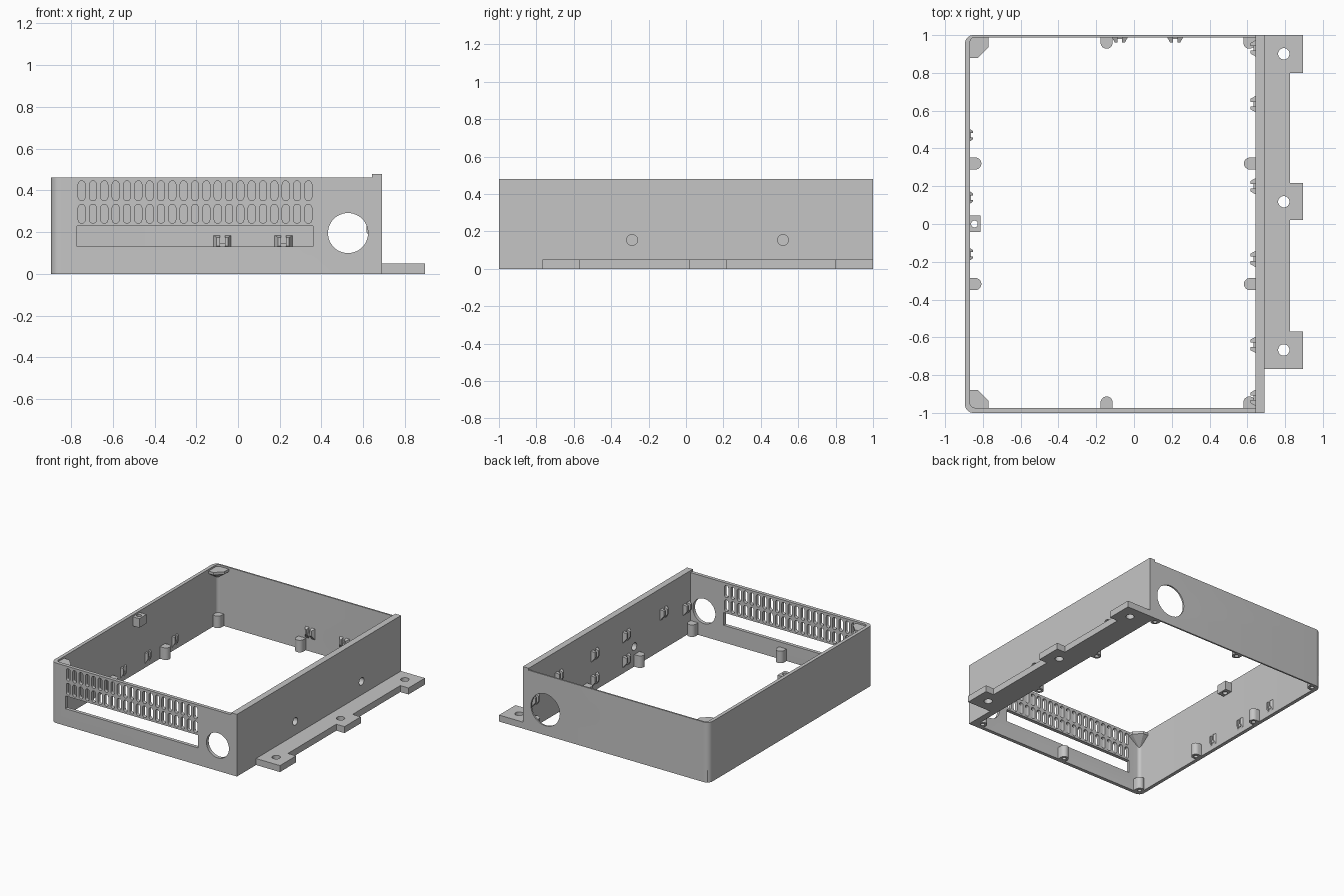
import bpy, bmesh
from math import sin, cos, pi

old = bpy.data.objects.get("Cube")
if old:
    bpy.data.objects.remove(old, do_unlink=True)

grey = bpy.data.materials.new("light_grey_plastic")
grey.use_nodes = True
COLOUR = (0.56, 0.56, 0.56, 1)
grey.diffuse_color = COLOUR
grey.node_tree.nodes["Principled BSDF"].inputs["Base Color"].default_value = COLOUR

AXES = {"x": lambda u, v, w: (w, u, v),
        "y": lambda u, v, w: (u, w, v),
        "z": lambda u, v, w: (u, v, w)}


def add_prism(bm, outline, lo, hi, axis="z"):
    """Extrude a flat outline from lo to hi along an axis."""
    place = AXES[axis]
    rings = [[bm.verts.new(place(u, v, w)) for u, v in outline] for w in (lo, hi)]
    faces = [bm.faces.new(r) for r in rings]
    n = len(outline)
    for i in range(n):
        j = (i + 1) % n
        faces.append(bm.faces.new((rings[0][i], rings[0][j], rings[1][j], rings[1][i])))
    bmesh.ops.recalc_face_normals(bm, faces=faces)


def add_hull(bm, points):
    """Wrap a convex solid around a few points."""
    bmesh.ops.convex_hull(bm, input=[bm.verts.new(p) for p in points])
    bmesh.ops.recalc_face_normals(bm, faces=bm.faces[:])


def make(name, bm):
    mesh = bpy.data.meshes.new(name)
    bm.to_mesh(mesh)
    bm.free()
    mesh.materials.append(grey)
    obj = bpy.data.objects.new(name, mesh)
    bpy.context.collection.objects.link(obj)
    return obj


def select(obj):
    bpy.ops.object.select_all(action="DESELECT")
    obj.select_set(True)
    bpy.context.view_layer.objects.active = obj


def cut(obj, bm):
    """Cut a set of separate prisms out of an object, then smooth its curves."""
    cutter = make(obj.name + "_cutter", bm)
    cutter.hide_render = True
    mod = obj.modifiers.new("cut", "BOOLEAN")
    mod.operation, mod.solver, mod.object = "DIFFERENCE", "EXACT", cutter
    select(obj)
    bpy.ops.object.modifier_apply(modifier=mod.name)
    bpy.data.objects.remove(cutter, do_unlink=True)
    select(obj)
    bpy.ops.object.shade_smooth_by_angle()


def arc(cx, cy, r, start, end, n):
    return [(cx + r * cos(start + (end - start) * i / n),
             cy + r * sin(start + (end - start) * i / n)) for i in range(n + 1)]


def circle(cx, cy, r, n=32):
    return arc(cx, cy, r, 0, 2 * pi, n)[:-1]


def rect(x0, x1, y0, y1):
    return [(x0, y0), (x1, y0), (x1, y1), (x0, y1)]


def slot(cx, z0, z1, r):
    return arc(cx, z1 - r, r, 0, pi, 8) + arc(cx, z0 + r, r, pi, 2 * pi, 8)


LEFT, SEAM, RIGHT = -0.895, 0.642, 0.691
IN_LEFT, IN_FRONT, IN_BACK = -0.868, -0.973, 0.988

# Front, end and back walls as one bent strip with rounded corners
R = 0.045
outer = ([(SEAM, 1)] + arc(LEFT + R, 1 - R, R, pi / 2, pi, 8)
         + arc(LEFT + R, -1 + R, R, pi, 1.5 * pi, 8) + [(SEAM, -1)])
r = 0.025
inner = ([(SEAM, IN_FRONT)] + arc(IN_LEFT + r, IN_FRONT + r, r, 1.5 * pi, pi, 8)
         + arc(IN_LEFT + r, IN_BACK - r, r, pi, pi / 2, 8) + [(SEAM, IN_BACK)])
bm = bmesh.new()
add_prism(bm, outer + inner, 0, 0.463)
walls = make("outer_walls", bm)

# Vent slots, long window and a round opening at each end, the back one larger
bm = bmesh.new()
for i in range(21):
    for z0, z1 in ((0.243, 0.334), (0.351, 0.446)):
        add_prism(bm, slot(-0.749 + i * 0.0543, z0, z1, 0.0165), -1.1, -0.9, "y")
add_prism(bm, rect(-0.772, 0.36, 0.132, 0.23), -1.1, -0.9, "y")
add_prism(bm, circle(0.527, 0.196, 0.096, 48), -1.1, -0.9, "y")
add_prism(bm, circle(0.5, 0.196, 0.123, 48), 0.9, 1.1, "y")
cut(walls, bm)

# Thick mounting wall with two small holes
bm = bmesh.new()
add_prism(bm, rect(SEAM, RIGHT, -1, 1), 0, 0.479)
mount_wall = make("mounting_wall", bm)
bm = bmesh.new()
for y in (-0.288, 0.519):
    add_prism(bm, circle(y, 0.154, 0.029), 0.5, 0.8, "x")
cut(mount_wall, bm)

# Base flange with three drilled tabs
TABS = ((0.8, 1, 0.901), (0.02, 0.218, 0.118), (-0.767, -0.57, -0.667))
edge = [(RIGHT, 1)]
for y0, y1, _ in TABS:
    edge += [(0.825, y1), (0.895, y1), (0.895, y0), (0.825, y0)]
edge = [edge[0]] + edge[2:-1] + [(RIGHT, -0.767)]
bm = bmesh.new()
add_prism(bm, edge, 0, 0.05)
flange = make("mounting_flange", bm)
bm = bmesh.new()
for _, _, y in TABS:
    add_prism(bm, circle(0.793, y, 0.03), -0.1, 0.2)
cut(flange, bm)


def turned(points, x, y, angle):
    """Place (along, outward) points on a wall whose inward direction is angle."""
    c, s = cos(angle), sin(angle)
    return [(x + o * c - a * s, y + o * s + a * c) for a, o in points]


# Screw bosses standing along the lower edge
bosses = [(IN_LEFT, 0.32, 0), (IN_LEFT, -0.318, 0),
          (SEAM, 0.32, pi), (SEAM, -0.318, pi)]
for x in (-0.845, -0.145, 0.611):
    bosses += [(x, IN_BACK, -pi / 2), (x, IN_FRONT, pi / 2)]
bm, holes = bmesh.new(), bmesh.new()
for x, y, a in bosses:
    depth = 0.028
    shape = [(0.032, -0.005)] + arc(0, depth, 0.032, 0, pi, 12) + [(-0.032, -0.005)]
    add_prism(bm, turned(shape, x, y, a), 0, 0.093)
    (hx, hy), = turned([(0, depth)], x, y, a)
    add_prism(holes, circle(hx, hy, 0.015, 16), -0.05, 0.07)
boss = make("screw_bosses", bm)
cut(boss, holes)

# Snap clips: pairs of wedge prongs joined by a thin web
# (wall x, y, inward angle, bottom height, depth, half width)
clips = [(IN_LEFT, y, 0, 0.03, 0.016, 0.032) for y in (0.47, 0.14, -0.16)]
clips += [(x, IN_BACK, -pi / 2, 0.1, 0.026, 0.042) for x in (-0.075, 0.218)]
clips += [(SEAM, y, pi, 0.235, 0.026, 0.042) for y in (0.635, 0.2, -0.185, -0.64)]
clips += [(SEAM, y, pi, 0.045, 0.026, 0.042) for y in (0.2, -0.185)]
clips += [(SEAM, y, pi, 0.165, 0.026, 0.042) for y in (0.93, -0.92)]
bm = bmesh.new()
for x, y, a, z, d, w in clips:
    for s in (-1, 1):
        base = turned([(s * 0.012, 0), (s * w, 0)], x, y, a)
        tip = turned([(s * 0.012, d), (s * w * 0.65, d)], x, y, a)
        add_hull(bm, [(*p, h) for p in base for h in (z, z + 0.085)]
                 + [(*p, h) for p in tip for h in (z + 0.035, z + 0.075)])
    web = [(-0.012, 0), (0.012, 0), (0.012, d / 3), (-0.012, d / 3)]
    add_prism(bm, turned(web, x, y, a), z + 0.02, z + 0.045)
make("snap_clips", bm)

# Upper corner gussets, tapering down into the corner
for name, s, wall in (("back", 1, IN_BACK), ("front", -1, IN_FRONT)):
    top = [(-0.87, wall), (-0.77, wall), (-0.77, s * 0.935),
           (-0.825, s * 0.88), (-0.87, s * 0.88)]
    bm = bmesh.new()
    add_hull(bm, [(x, y, z) for z in (0.45, 0.43) for x, y in top]
             + [(IN_LEFT, wall, 0.36)])
    make(name + "_corner_gusset", bm)

# Drilled block at the middle of the end wall
bm = bmesh.new()
add_prism(bm, rect(IN_LEFT, -0.812, -0.043, 0.045), 0.38, 0.45)
block = make("drilled_block", bm)
bm = bmesh.new()
add_prism(bm, circle(-0.845, 0, 0.018, 20), 0.3, 0.6)
cut(block, bm)
